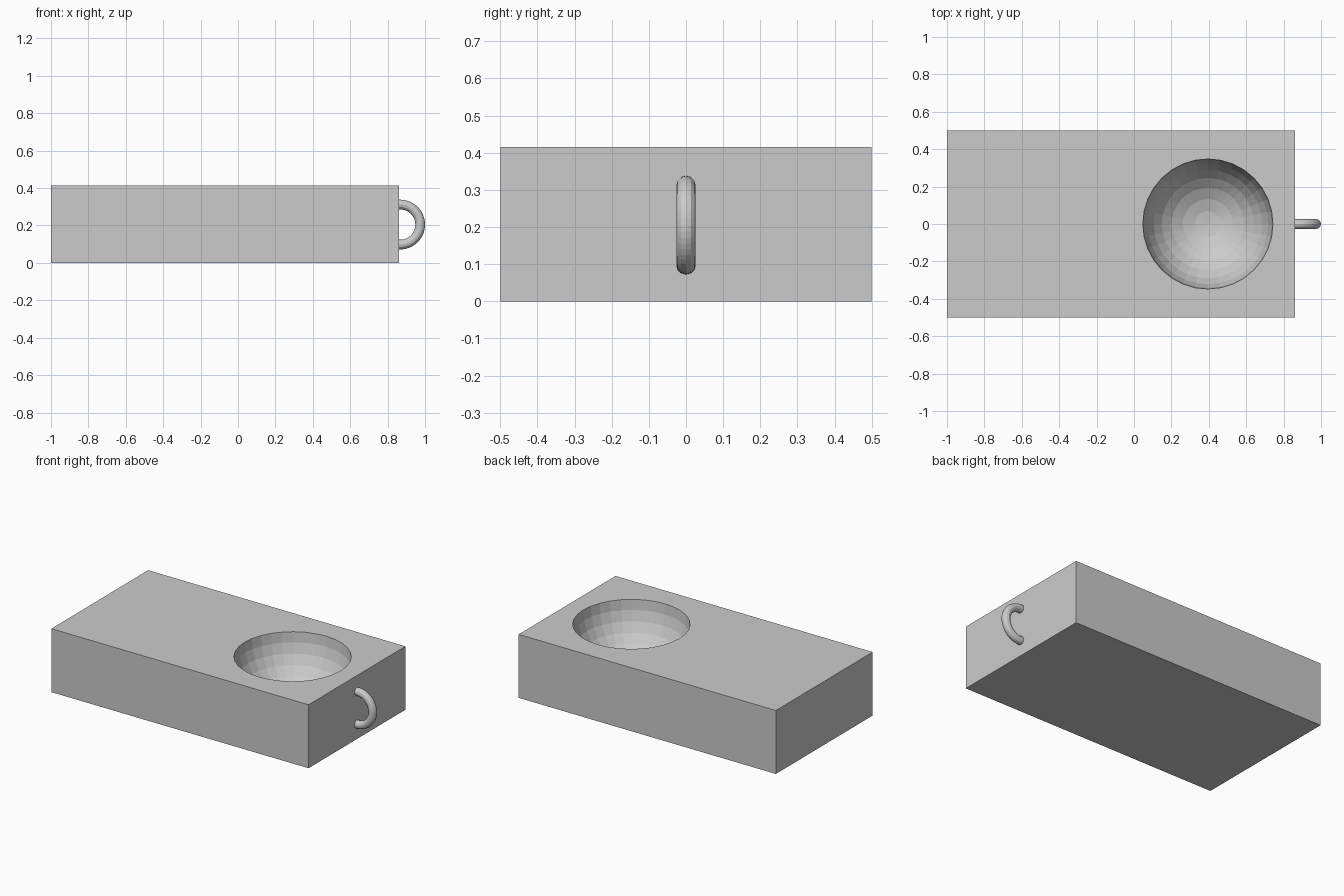
import bpy
import math

old = bpy.data.objects.get("Cube")
if old:
    bpy.data.objects.remove(old, do_unlink=True)

LENGTH, WIDTH, HEIGHT = 1.86, 1.0, 0.415
RIGHT_END = LENGTH - 1.0

grey = bpy.data.materials.new("plain grey")
grey.use_nodes = True
grey.diffuse_color = (0.6, 0.6, 0.6, 1)
grey.node_tree.nodes["Principled BSDF"].inputs["Base Color"].default_value = (0.6, 0.6, 0.6, 1)


def finish(name):
    obj = bpy.context.object
    obj.name = name
    obj.data.materials.append(grey)
    return obj


# Rectangular block
bpy.ops.mesh.primitive_cube_add(size=1, location=(RIGHT_END - LENGTH / 2, 0, HEIGHT / 2))
block = finish("block")
block.scale = (LENGTH, WIDTH, HEIGHT)
bpy.ops.object.transform_apply(location=False, rotation=False, scale=True)

# Round bowl sunk into the top
bpy.ops.mesh.primitive_uv_sphere_add(segments=32, ring_count=16, radius=0.348,
                                     location=(0.395, 0, HEIGHT + 0.002))
cutter = finish("bowl_cutter")
cut = block.modifiers.new("bowl", "BOOLEAN")
cut.operation = "DIFFERENCE"
cut.solver = "EXACT"
cut.object = cutter
bpy.context.view_layer.objects.active = block
bpy.ops.object.modifier_apply(modifier=cut.name)
bpy.data.objects.remove(cutter, do_unlink=True)

# Ring handle, half buried in the end face
bpy.ops.mesh.primitive_torus_add(major_segments=48, minor_segments=12,
                                 major_radius=0.107, minor_radius=0.026,
                                 location=(RIGHT_END + 0.007, 0, 0.205),
                                 rotation=(math.pi / 2, 0, 0))
finish("ring_handle")
